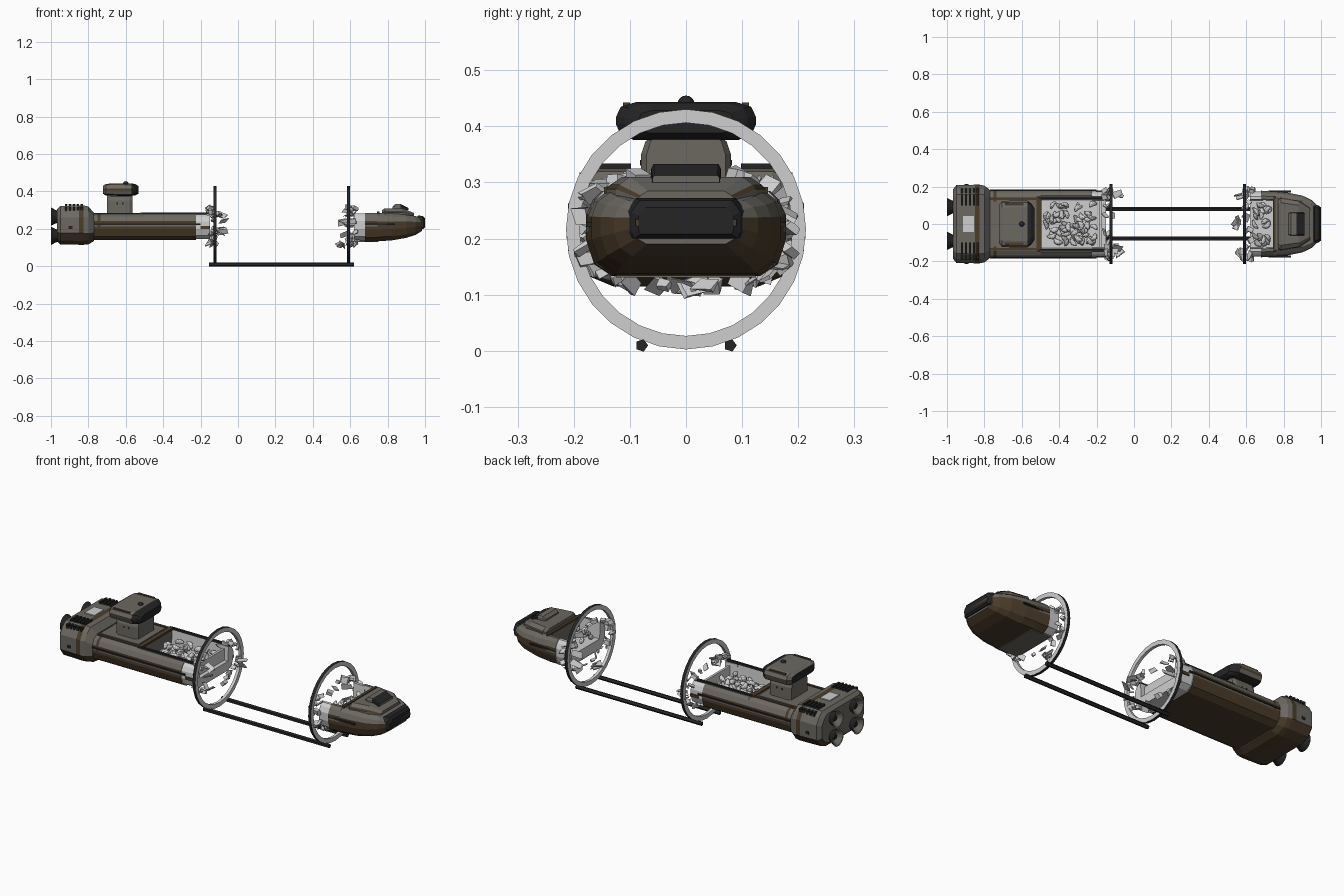
import bpy, bmesh, math, random
from mathutils import Matrix, Vector, Euler

if "Cube" in bpy.data.objects:
    bpy.data.objects.remove(bpy.data.objects["Cube"])
random.seed(7)

COLS = [("hull_grey", (.15, .14, .12)), ("hull_brown", (.07, .045, .023)),
        ("black", (.018, .018, .019)), ("pale_wreck", (.62, .62, .62))]
MATS = []
for n, c in COLS:
    m = bpy.data.materials.new(n)
    m.diffuse_color = (*c, 1)
    m.use_nodes = True
    m.node_tree.nodes["Principled BSDF"].inputs["Base Color"].default_value = m.diffuse_color
    MATS.append(m)
G, B, K, W = range(4)


def finish(name, bm):
    bmesh.ops.recalc_face_normals(bm, faces=bm.faces[:])
    me = bpy.data.meshes.new(name)
    bm.to_mesh(me)
    bm.free()
    for m in MATS:
        me.materials.append(m)
    ob = bpy.data.objects.new(name, me)
    bpy.context.collection.objects.link(ob)
    return ob


def loft(name, secs, prof, bands={}, cap=G):
    """Loft mirrored half profiles (u, v, mat) through sections (x, half width, z low, z high)."""
    bm = bmesh.new()
    n = len(prof)
    full = [(u, v) for u, v, _ in prof] + [(-u, v) for u, v, _ in reversed(prof)]
    mats = [p[2] for p in prof] + [p[2] for p in reversed(prof[:-1])] + [prof[0][2]]
    rings = [[bm.verts.new((x, u * w, a + v * (b - a))) for u, v in full] for x, w, a, b in secs]
    for s in range(len(rings) - 1):
        for i in range(2 * n):
            j = (i + 1) % (2 * n)
            f = bm.faces.new((rings[s][i], rings[s][j], rings[s + 1][j], rings[s + 1][i]))
            f.material_index = bands.get(s, mats[i])
    for r in (rings[0], rings[-1]):
        bm.faces.new(r).material_index = cap
    return finish(name, bm)


def box(name, x0, x1, y0, y1, z0, z1, mat, mirror=False, bevel=0):
    bm = bmesh.new()
    for s in ((1, -1) if mirror else (1,)):
        M = Matrix.Translation(((x0 + x1) / 2, s * (y0 + y1) / 2, (z0 + z1) / 2))
        bmesh.ops.create_cube(bm, size=1, matrix=M @ Matrix.Diagonal((x1 - x0, y1 - y0, z1 - z0, 1)))
    if bevel:
        bmesh.ops.bevel(bm, geom=bm.edges[:], offset=bevel, segments=1, affect='EDGES')
    for f in bm.faces:
        f.material_index = mat
    return finish(name, bm)


def revolve(name, prof, cy, cz, n, closed):
    """Spin (x, r, mat) points around an axis along x."""
    bm = bmesh.new()
    rows = [[bm.verts.new((x, cy + r * math.sin(2 * math.pi * k / n), cz + r * math.cos(2 * math.pi * k / n)))
             for k in range(n)] for x, r, _ in prof]
    for i in range(len(rows) if closed else len(rows) - 1):
        a, b = rows[i], rows[(i + 1) % len(rows)]
        for k in range(n):
            l = (k + 1) % n
            bm.faces.new((a[k], a[l], b[l], b[k])).material_index = prof[i][2]
    if not closed:
        bm.faces.new(rows[-1]).material_index = prof[-1][2]
    return finish(name, bm)


def chunks(name, items, rock=False):
    """Pale cubes or rocks from (position, scale) with random rotation."""
    bm = bmesh.new()
    for p, s in items:
        rot = Euler([random.uniform(-3, 3) if not rock else random.uniform(-.5, .5),
                     random.uniform(-.6, .6), random.uniform(-3, 3)]).to_matrix().to_4x4()
        M = Matrix.Translation(p) @ rot @ Matrix.Diagonal((*s, 1))
        if rock:
            vs = bmesh.ops.create_icosphere(bm, subdivisions=2, radius=.5, matrix=Matrix())['verts']
            for v in vs:    # bend each lump into a bean
                v.co.y += 1.6 * v.co.x ** 2 - .2
        else:
            vs = bmesh.ops.create_cube(bm, size=1, matrix=Matrix())['verts']
            for v in vs:
                v.co += Vector([random.uniform(-.15, .15) for _ in range(3)])
        bmesh.ops.transform(bm, matrix=M, verts=vs)
    for f in bm.faces:
        f.material_index = W
    return finish(name, bm)


# hull cross sections
SIDE = [(.74, 0, B), (.92, .14, B), (1, .42, B), (1, .52, G), (1, .58, K), (1, .64, B), (1, .72, G), (.93, .9, G)]
FULL = SIDE + [(.8, 1, G)]
OPEN = SIDE + [(.84, 1, G), (.75, 1, W), (.72, .4, W)]
TORN = [(u, v, W) for u, v, _ in OPEN]
OCT = [(.62, 0, B), (.86, .1, B), (1, .3, G), (1, .7, G), (.9, .88, G), (.76, 1, G)]

# rear hull with its open hold
loft("rear_hull", [(-.79, .18, .14, .28), (-.75, .18, .14, .28), (-.735, .18, .14, .28), (-.5, .18, .14, .28)], FULL, {1: B})
loft("rear_hold", [(-.5, .18, .14, .28), (-.225, .18, .14, .28)], OPEN, cap=W)
loft("rear_torn_edge", [(-.225, .176, .145, .277), (-.15, .173, .147, .275)], TORN, cap=W)
box("hold_bulkhead", -.185, -.172, -.125, .125, .19, .262, W)
box("hold_rail", -.51, -.15, .134, .146, .276, .288, K, True)
box("hold_back_rim", -.52, -.495, -.146, .146, .276, .287, B)
box("deck_strip", -.77, -.51, .128, .142, .278, .284, B, True)
box("deck_panel", -.765, -.53, -.12, .12, .276, .284, G)
box("side_pipe", -.77, -.2, .174, .185, .221, .229, K, True)
box("side_plate", -.2, -.15, .168, .18, .2, .215, B, True)

# engine block
loft("engine_block", [(-.968, .185, .135, .305), (-.95, .208, .117, .322), (-.85, .21, .115, .325), (-.825, .21, .115, .325),
                      (-.8, .205, .117, .32), (-.77, .182, .135, .285)], OCT, {2: B})
for i in range(5):
    x = -.925 + i * .021
    box("vent_fin", x, x + .012, .098, .158, .31, .334, K, True)
    box("vent_side_fin", x, x + .012, .155, .19, .288, .318, K, True)
box("engine_top_panel", -.915, -.855, -.042, .042, .318, .329, W)
box("engine_side_port", -.905, -.885, .2, .213, .2, .215, K, True)
for y in (-.09, .09):
    for z in (.163, .265):
        revolve("engine_nozzle", [(-.96, .032, K), (-.975, .036, K), (-1, .049, W), (-1, .043, G), (-.972, .022, K), (-.985, .012, K)],
                y, z, 16, False)

# bridge tower
loft("bridge_neck", [(-.7, .07, .27, .385), (-.685, .08, .27, .385), (-.58, .08, .27, .385), (-.565, .07, .27, .385)],
     [(1, 0, G), (1, .7, G), (.9, .9, G), (.7, 1, G)])
HEAD = [(.75, 0, K), (.93, .12, G), (1, .42, B), (1, .6, G), (.93, .88, G), (.72, 1, G)]
loft("bridge_head", [(-.722, .1, .388, .43), (-.705, .124, .378, .441), (-.585, .125, .376, .443), (-.57, .125, .376, .443),
                     (-.55, .11, .379, .44), (-.532, .085, .388, .428)], HEAD, {3: K, 4: K}, cap=K)
box("bridge_stripe", -.69, -.59, .1, .112, .433, .4425, B, True)
box("neck_window", -.65, -.642, .078, .082, .33, .34, K, True)
box("neck_window", -.62, -.612, .078, .082, .33, .34, K, True)
bm = bmesh.new()
bmesh.ops.create_uvsphere(bm, u_segments=12, v_segments=8, radius=.015, matrix=Matrix.Translation((-.6, 0, .44)))
for f in bm.faces:
    f.material_index = K
finish("bridge_dome", bm)

# nose section
loft("nose_torn_edge", [(.62, .174, .14, .282), (.69, .174, .138, .282)], TORN, cap=W)
loft("nose_hold", [(.68, .178, .133, .285), (.745, .174, .134, .285)], OPEN, cap=W)
NOSE = [(.74, 0, B), (.92, .15, B), (1, .42, B), (1, .62, B), (1, .7, G), (.94, .88, G), (.8, 1, G)]
loft("nose_hull", [(.745, .174, .134, .285), (.82, .168, .138, .283), (.9, .152, .152, .275), (.95, .128, .168, .268), (.985, .095, .19, .258)], NOSE)
box("nose_belly_panel", .63, .75, -.125, .125, .1305, .139, G)
box("nose_hold_rim", .742, .757, -.146, .146, .28, .292, B)
loft("nose_cabin", [(.77, .13, .27, .3), (.785, .142, .27, .31), (.88, .125, .27, .31), (.94, .085, .262, .285)],
     [(1, 0, G), (1, .45, B), (.95, .65, G), (.8, 1, G)])
loft("cockpit", [(.825, .058, .3, .318), (.84, .062, .3, .332), (.868, .062, .3, .333), (.912, .06, .3, .312)],
     [(1, 0, G), (1, .75, G), (.93, 1, G)], {2: K}, cap=G)
loft("nose_visor", [(.955, .112, .2, .262), (.965, .105, .2, .272), (.99, .097, .2, .268), (1, .085, .208, .255)],
     [(.95, 0, K), (1, .15, K), (1, .7, K), (.85, 1, K)], cap=K)
box("visor_bar", .99, 1.0, -.09, .09, .222, .234, B)
box("nose_pipe", .72, .84, .168, .178, .221, .229, K, True)

# frame rings and connecting rods
for x in (-.122, .59):
    revolve("frame_ring", [(x - .008, .214, K), (x + .008, .214, W), (x + .008, .19, W), (x - .008, .19, W)], 0, .2165, 28, True)
for y in (-.079, .079):
    bm = bmesh.new()
    M = Matrix.Translation((.2325, y, .0096)) @ Matrix.Rotation(math.pi / 2, 4, 'Y')
    bmesh.ops.create_cone(bm, cap_ends=True, segments=5, radius1=.0115, radius2=.0115, depth=.775, matrix=M)
    for f in bm.faces:
        f.material_index = K
    finish("connecting_rod", bm)

# wreckage around the torn ends
for name, x0, sgn in (("rear_debris", -.135, 1), ("nose_debris", .605, -1)):
    bits = []
    for i in range(30):
        a = 2 * math.pi * (i + random.uniform(-.3, .3)) / 30
        ca, sa = math.cos(a), math.sin(a)
        y = .185 * math.copysign(abs(ca) ** .6, ca)
        z = .215 + .098 * math.copysign(abs(sa) ** .7, sa)
        s = random.uniform(.016, .032)
        bits.append(((x0 + sgn * random.uniform(-.025, .025), y, z), (s * 1.3, s, random.choice((.006, s * .7)))))
    for i in range(6):      # larger drifting plates
        a = random.uniform(0, 6.28)
        bits.append(((x0 + sgn * random.uniform(.03, .06), .16 * math.cos(a), .215 + .1 * math.sin(a)), (.05, .032, .005)))
    chunks(name, bits)

# loose cargo in the holds
for name, x0, x1, n in (("rear_cargo", -.475, -.205, 60), ("nose_cargo", .645, .725, 20)):
    chunks(name, [((random.uniform(x0, x1), random.uniform(-.105, .105), random.uniform(.205, .245)),
                   (random.uniform(.045, .06), random.uniform(.022, .03), random.uniform(.022, .03)))
                  for _ in range(n)], True)
